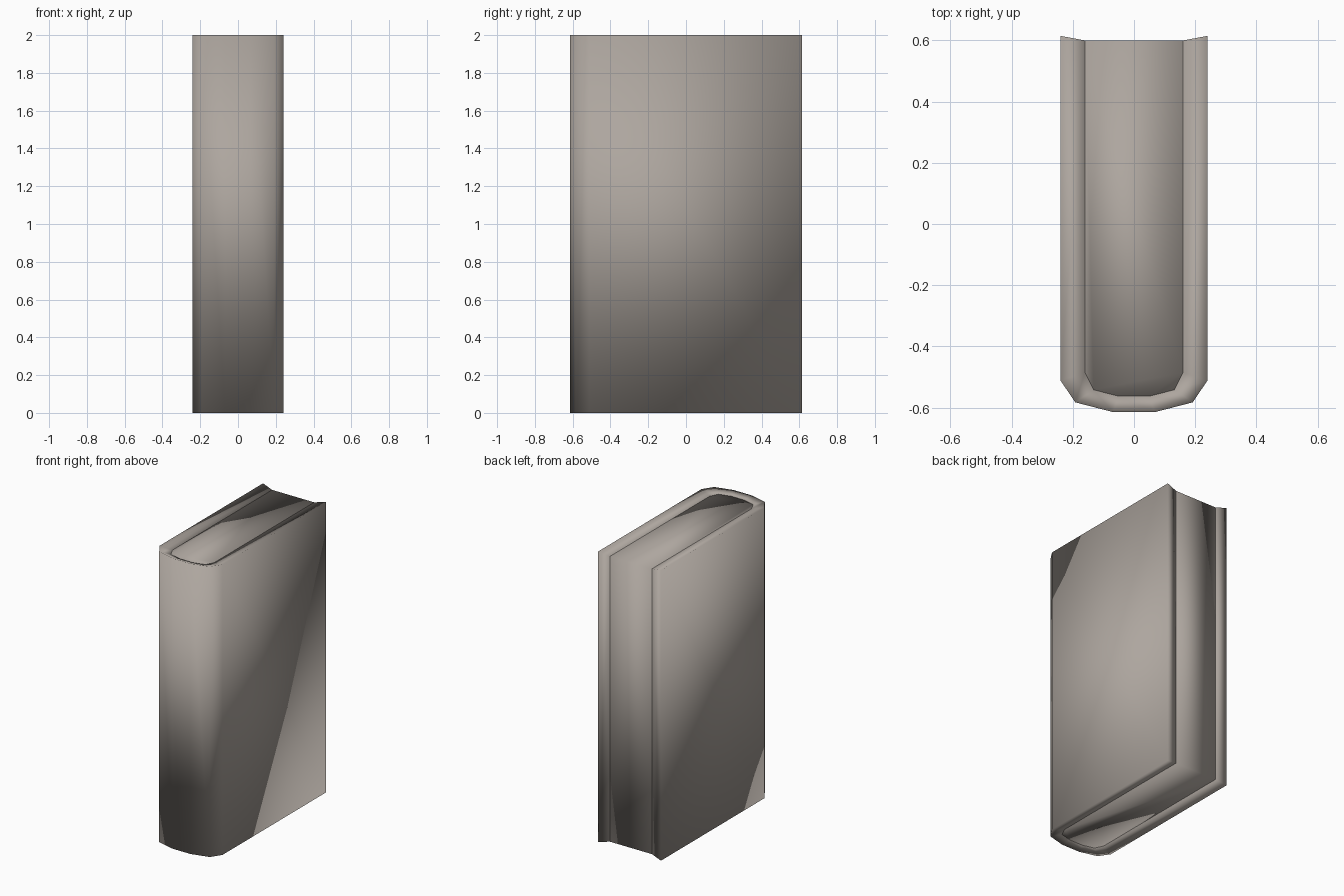
import bpy, bmesh

if "Cube" in bpy.data.objects:
    bpy.data.objects.remove(bpy.data.objects["Cube"])

H = 2.0        # book height
RECESS = 0.018 # how far the pages sit below the cover edge

# right half of each plan outline, from the open edge round to the spine
OUTER_HALF = [(0.24, 0.615), (0.24, -0.512), (0.192, -0.583), (0.068, -0.615)]
INNER_HALF = [(0.16, 0.60), (0.16, -0.485), (0.132, -0.542), (0.05, -0.563)]


def mirrored(half):
    return half + [(-x, y) for x, y in reversed(half)]


mat = bpy.data.materials.new("warm grey")
mat.diffuse_color = (0.42, 0.38, 0.345, 1.0)
mat.use_nodes = True
mat.node_tree.nodes["Principled BSDF"].inputs["Base Color"].default_value = mat.diffuse_color


def finish(bm, name):
    bmesh.ops.recalc_face_normals(bm, faces=bm.faces)
    for f in bm.faces:
        f.smooth = True
    me = bpy.data.meshes.new(name)
    bm.to_mesh(me)
    bm.free()
    me.materials.append(mat)
    ob = bpy.data.objects.new(name, me)
    bpy.context.collection.objects.link(ob)


def loop(bm, outline, z):
    return [bm.verts.new((x, y, z)) for x, y in outline]


outer, inner = mirrored(OUTER_HALF), mirrored(INNER_HALF)

# cover: U-shaped shell with rims sloping in towards the pages
bm = bmesh.new()
rings = [loop(bm, outer, 0), loop(bm, outer, H),
         loop(bm, inner, H - RECESS), loop(bm, inner, RECESS)]
for a, b in zip(rings, rings[1:] + rings[:1]):
    for i in range(len(outer) - 1):
        bm.faces.new((a[i], a[i + 1], b[i + 1], b[i]))
for end in (0, -1):  # sloped open edges of the two boards
    bm.faces.new([r[end] for r in rings])
finish(bm, "cover")

# page block filling the cover
bm = bmesh.new()
low, high = loop(bm, inner, RECESS), loop(bm, inner, H - RECESS)
n = len(inner)
for i in range(n):
    j = (i + 1) % n
    bm.faces.new((low[i], low[j], high[j], high[i]))
bm.faces.new(low)
bm.faces.new(high)
finish(bm, "pages")
